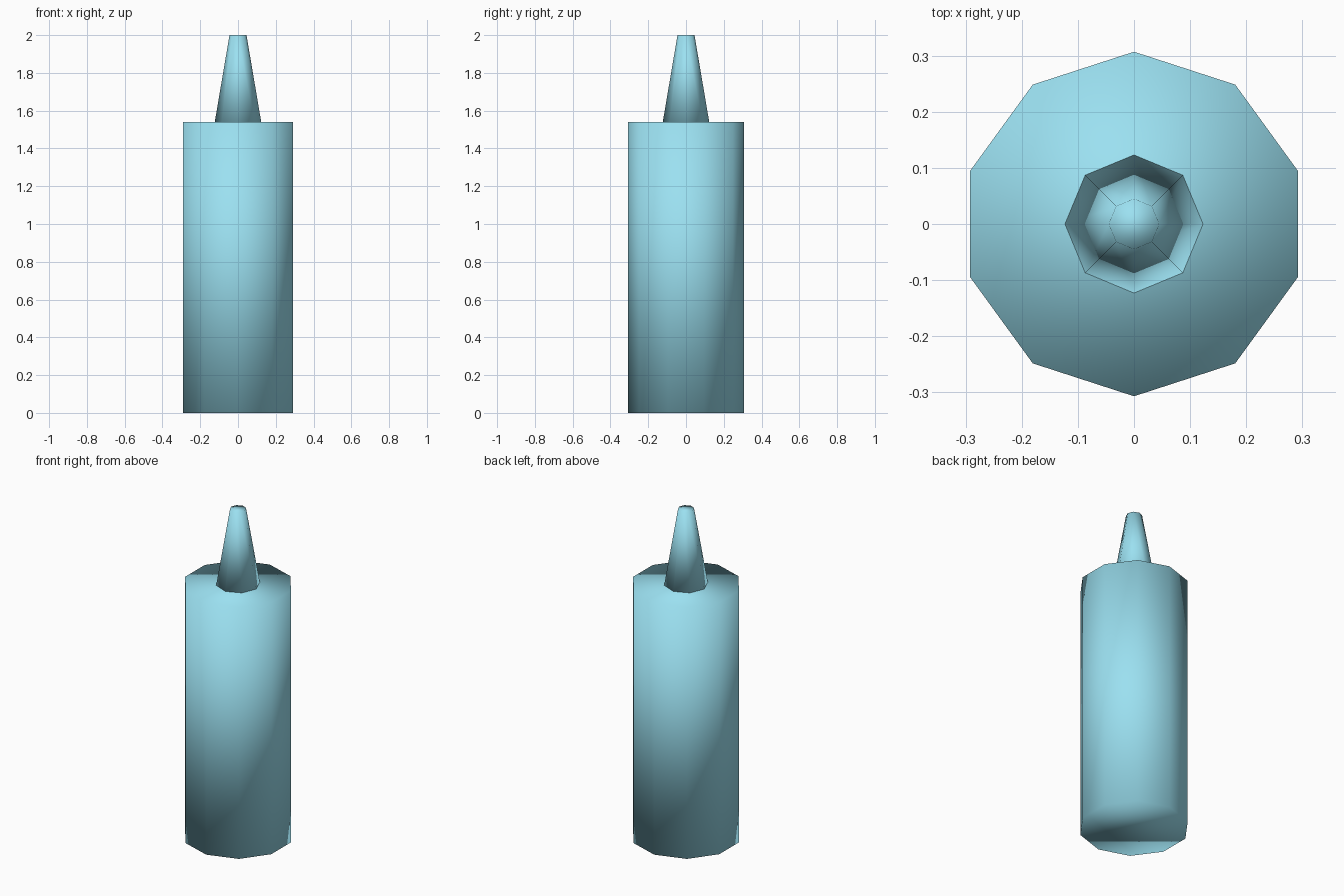
import bpy

if "Cube" in bpy.data.objects:
    bpy.data.objects.remove(bpy.data.objects["Cube"])

teal = bpy.data.materials.new("light_teal")
teal.diffuse_color = (0.33, 0.75, 0.88, 1)
teal.use_nodes = True
teal.node_tree.nodes["Principled BSDF"].inputs["Base Color"].default_value = teal.diffuse_color


def tapered_part(name, sides, r_bottom, r_top, z_bottom, z_top):
    """Closed, fully smooth-shaded prism or frustum between two heights."""
    bpy.ops.mesh.primitive_cone_add(
        vertices=sides, radius1=r_bottom, radius2=r_top,
        depth=z_top - z_bottom, end_fill_type='NGON',
        location=(0, 0, (z_bottom + z_top) / 2))
    part = bpy.context.object
    part.name = name
    part.data.materials.append(teal)
    bpy.ops.object.shade_smooth()
    return part


# Ten-sided bottle body
tapered_part("bottle_body", 10, 0.307, 0.307, 0.0, 1.54)

# Eight-sided tapered nozzle standing on the body
tapered_part("nozzle", 8, 0.123, 0.045, 1.54, 2.0)
